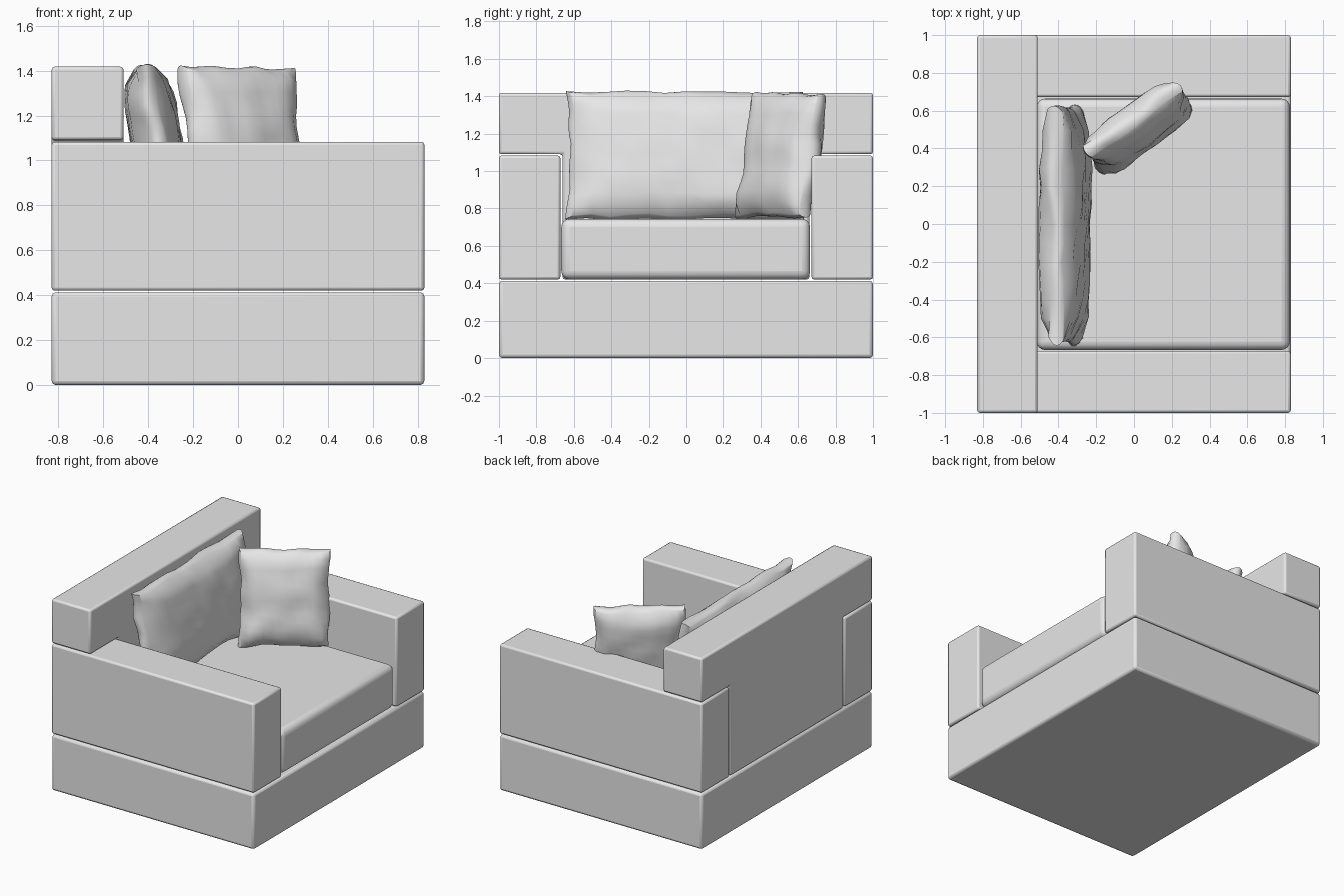
import bpy, bmesh, math
from mathutils import Matrix, Vector, noise

cube = bpy.data.objects.get("Cube")
if cube:
    bpy.data.objects.remove(cube)

fabric = bpy.data.materials.new("grey fabric")
fabric.use_nodes = True
GREY = (0.8, 0.8, 0.8, 1)
fabric.diffuse_color = GREY
fabric.node_tree.nodes["Principled BSDF"].inputs["Base Color"].default_value = GREY


def finish(name, bm, angle):
    bmesh.ops.recalc_face_normals(bm, faces=bm.faces)
    mesh = bpy.data.meshes.new(name)
    bm.to_mesh(mesh)
    bm.free()
    obj = bpy.data.objects.new(name, mesh)
    bpy.context.collection.objects.link(obj)
    mesh.materials.append(fabric)
    bpy.ops.object.select_all(action='DESELECT')
    obj.select_set(True)
    bpy.context.view_layer.objects.active = obj
    bpy.ops.object.shade_smooth_by_angle(angle=math.radians(angle))
    return obj


def upholstered(name, profile, x0, x1, radius, segments=2):
    """Extrude a y-z profile along x and soften its edges."""
    bm = bmesh.new()
    face = bm.faces.new([bm.verts.new((x0, y, z)) for y, z in profile])
    out = bmesh.ops.extrude_face_region(bm, geom=[face])
    moved = [v for v in out["geom"] if isinstance(v, bmesh.types.BMVert)]
    bmesh.ops.translate(bm, vec=(x1 - x0, 0, 0), verts=moved)
    obj = finish(name, bm, 40)
    bevel = obj.modifiers.new("soft edges", 'BEVEL')
    bevel.width, bevel.segments = radius, segments
    return obj


def rect(y0, y1, z0, z1):
    return [(y0, z0), (y1, z0), (y1, z1), (y0, z1)]


def pillow(name, size, centre, turn, lean, seed):
    """Plump cushion facing local +x, crumpled, then leaned back and turned."""
    bm = bmesh.new()
    bmesh.ops.create_cube(bm, size=2)
    bmesh.ops.subdivide_edges(bm, edges=bm.edges[:], cuts=11, use_grid_fill=True)
    half = Vector(size) / 2
    place = (Matrix.Translation(centre) @ Matrix.Rotation(turn, 4, 'Z')
             @ Matrix.Rotation(-lean, 4, 'Y'))
    for v in bm.verts:
        a, b, c = v.co
        plump = 0.4 + 0.6 * math.sqrt((1 - b ** 4) * (1 - c ** 4))
        pinch = 1 - 0.05 * a * a
        p = Vector((a * half.x * plump, b * half.y * pinch * (1 - 0.03 * (1 - c * c)),
                    c * half.z * pinch * (1 - 0.03 * (1 - b * b))))
        p += noise.noise_vector(p * 7 + Vector((seed, 0, 0))) * 0.02
        v.co = place @ p
    return finish(name, bm, 60)


# Base plinth
upholstered("base", rect(-1, 1, 0, 0.413), -0.83, 0.83, 0.018)

# Arms
for side, s in (("left", 1), ("right", -1)):
    upholstered(side + "_arm", rect(s * 0.672, s, 0.42, 1.083), -0.83, 0.83, 0.014)

# Backrest with wings resting on the arms
half_back = [(0.66, 0.42), (0.66, 1.09), (1, 1.09), (1, 1.418)]
back = half_back + [(-y, z) for y, z in reversed(half_back)]
upholstered("backrest", back, -0.83, -0.51, 0.014)

# Seat cushion
upholstered("seat_cushion", rect(-0.667, 0.664, 0.42, 0.745), -0.515, 0.825, 0.045, 4)

# Loose pillows
pillow("long_pillow", (0.22, 1.27, 0.7), (-0.365, -0.005, 1.083), 0, math.radians(9), 3)
pillow("square_pillow", (0.2, 0.61, 0.68), (0.025, 0.51, 1.083),
       math.radians(-54), math.radians(10), 8)
